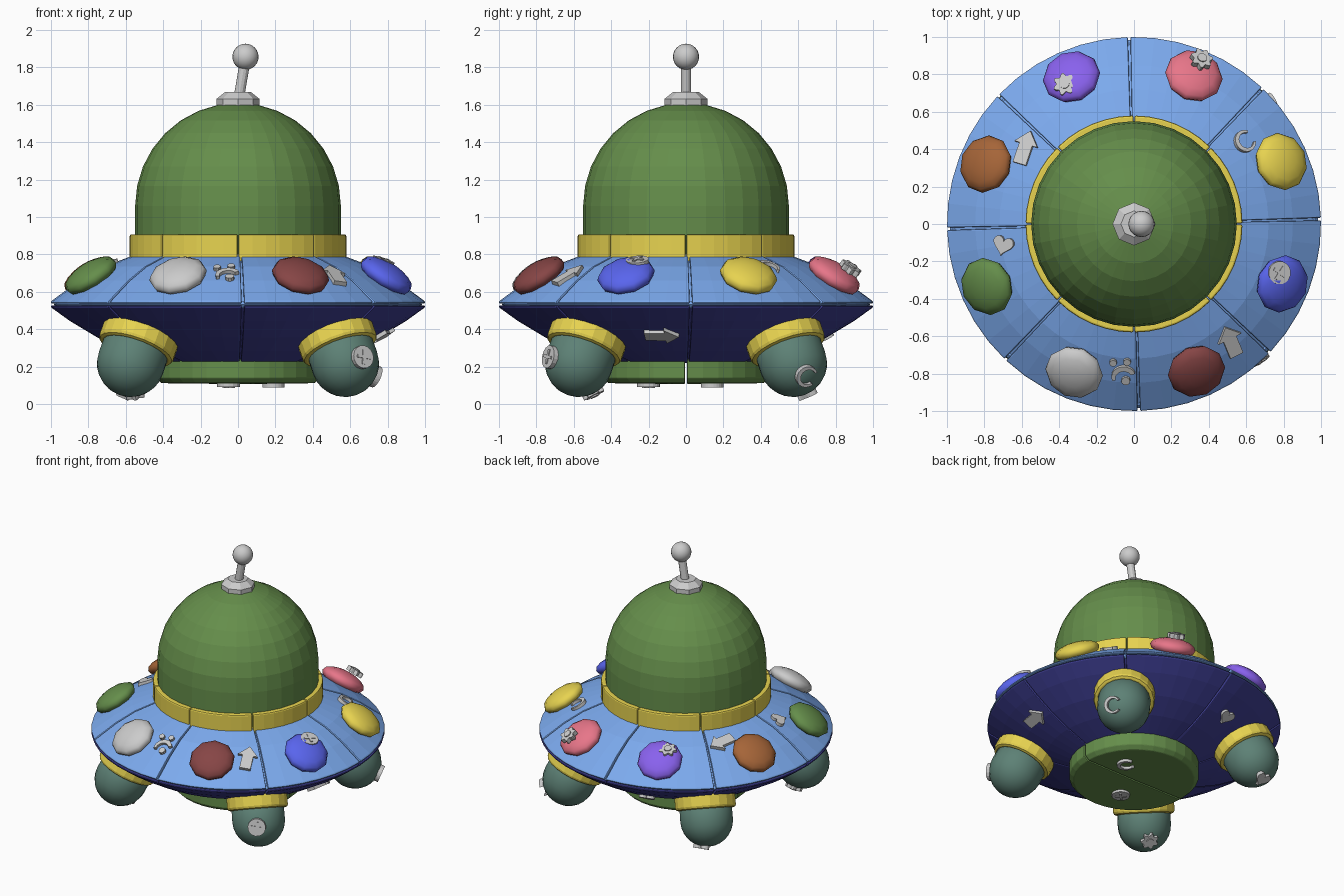
import bpy, bmesh
from math import sin, cos, pi, radians, atan2, hypot
from mathutils import Matrix, Vector

if "Cube" in bpy.data.objects:
    bpy.data.objects.remove(bpy.data.objects["Cube"])

MATS = {}
COLORS = dict(sky=(.20, .40, .85), navy=(.05, .05, .30), green=(.13, .27, .07), yellow=(.80, .65, .08),
              teal=(.11, .22, .18), purple=(.25, .12, .85), pink=(.80, .18, .25), blue=(.10, .13, .85),
              maroon=(.24, .06, .06), brown=(.38, .13, .04))

def finish(name, bm, color=None, M=None, bevel=0, smooth=False):
    bmesh.ops.remove_doubles(bm, verts=bm.verts, dist=1e-5)
    bmesh.ops.recalc_face_normals(bm, faces=bm.faces)
    if M is not None:
        bm.transform(M)
    me = bpy.data.meshes.new(name)
    bm.to_mesh(me)
    bm.free()
    for p in me.polygons:
        p.use_smooth = smooth
    ob = bpy.data.objects.new(name, me)
    bpy.context.collection.objects.link(ob)
    if color:
        if color not in MATS:
            MATS[color] = bpy.data.materials.new(color)
            MATS[color].diffuse_color = (*COLORS[color], 1)
        me.materials.append(MATS[color])
    if bevel:
        b = ob.modifiers.new("bevel", 'BEVEL')
        b.width, b.segments, b.limit_method, b.angle_limit = bevel, 2, 'ANGLE', radians(35)
    return ob

def revolve(name, prof, color, steps, a0=0, a1=360, **kw):
    """Sweep a closed (r, z) profile around z; partial sweeps get end caps."""
    bm = bmesh.new()
    rings = []
    for i in range(steps + 1):
        a = radians(a0 + (a1 - a0) * i / steps)
        rings.append([bm.verts.new((r * cos(a), r * sin(a), z)) for r, z in prof])
    n = len(prof)
    on_axis = prof[0][0] == 0 and prof[-1][0] == 0
    for u, v in zip(rings, rings[1:]):
        for j in range(n - 1 if on_axis else n):
            k = (j + 1) % n
            bm.faces.new((u[j], u[k], v[k], v[j]))
    if a1 - a0 < 360:
        bm.faces.new(rings[0])
        bm.faces.new(rings[-1])
    return finish(name, bm, color, **kw)

def frame(loc, normal, up=(0, 0, 1)):
    z = Vector(normal).normalized()
    y = Vector(up) - z * Vector(up).dot(z)
    y.normalize()
    x = y.cross(z)
    return Matrix.Translation(loc) @ Matrix((x, y, z)).transposed().to_4x4()

def arc(r, d0, d1, n, c=(0, 0)):
    return [(c[0] + r * cos(radians(d0 + (d1 - d0) * i / n)),
             c[1] + r * sin(radians(d0 + (d1 - d0) * i / n))) for i in range(n + 1)]

def circle(r, n=16, c=(0, 0)):
    return arc(r, 0, 360, n, c)[:-1]

# Badge outlines: (outline, height)
bar = lambda w, h: [(-w, -h), (w, -h), (w, h), (-w, h)]
crescent = arc(.06, 40, 330, 20) + arc(.043, 322, 48, 20, (.006, 0))
heart = [(.0036 * 16 * sin(t) ** 3, .0036 * (13 * cos(t) - 5 * cos(2 * t) - 2 * cos(3 * t) - cos(4 * t)))
         for t in [2 * pi * i / 28 for i in range(28)]]
gear = [((.053 + .009 * cos(7 * t)) * cos(t), (.053 + .009 * cos(7 * t)) * sin(t))
        for t in [2 * pi * i / 56 for i in range(56)]]
SHAPES = {
    "arrow": [([(0, .095), (.068, .02), (.038, .02), (.038, -.09), (-.038, -.09), (-.038, .02), (-.068, .02)], .018)],
    "crescent": [(crescent, .018)],
    "heart": [(heart, .018)],
    "gear": [(gear, .015), (circle(.026), .022)],
    "cross": [(circle(.062), .015), (bar(.008, .04), .021), (bar(.04, .008), .021)],
    "swirl": [(arc(.065, 20, 200, 14, (.01, -.03)) + arc(.045, 190, 30, 14, (.01, -.04)), .018),
              (circle(.02, 10, (-.045, .055)), .018), (circle(.02, 10, (.03, .06)), .018),
              (circle(.024, 10, (.02, -.055)), .018)],
}

def badge(kind, loc, normal, up=(0, 1, 0)):
    bm = bmesh.new()
    for outline, h in SHAPES[kind]:
        f = bm.faces.new([bm.verts.new((x, y, -.018)) for x, y in outline])
        ext = bmesh.ops.extrude_face_region(bm, geom=[f])["geom"]
        top = [v for v in ext if isinstance(v, bmesh.types.BMVert)]
        bmesh.ops.translate(bm, verts=top, vec=(0, 0, h + .018))
    finish(kind + "_badge", bm, M=frame(loc, normal, up))

TOP = [(1, .55), (.97, .572), (.85, .66), (.72, .735), (.56, .795)]
LOW = [(1, .517), (.9, .445), (.75, .355), (.6, .285), (.42, .22)]

def on_hull(prof, x, y):
    """Point and outward normal on the revolved hull above or below (x, y)."""
    r, a = hypot(x, y), atan2(y, x)
    for (r0, z0), (r1, z1) in zip(prof, prof[1:]):
        if r1 <= r <= r0:
            s = (z1 - z0) / (r1 - r0)
            n = Vector((-s * cos(a), -s * sin(a), 1)) * (1 if prof is TOP else -1)
            return Vector((x, y, z0 + s * (r - r0))), n

# Saucer panels, collar segments and inner core
revolve("saucer_core", [(0, .50), (.97, .515), (.985, .533), (.97, .55), (0, .56)], "sky", 48)
for i in range(8):
    a = 1.5 + 45 * i
    revolve("upper_panel", TOP + [(.5, .795), (.5, .537), (1, .537)], "sky", 6, a + .4, a + 44.6, bevel=.007)
    revolve("lower_panel", LOW + [(.38, .22), (.38, .528), (1, .528)], "navy", 6, a + .4, a + 44.6, bevel=.007)
    revolve("dome_collar", [(.53, .76), (.58, .76), (.58, .908), (.53, .908)], "yellow", 6,
            45 * i + .2, 45 * i + 44.8, bevel=.01)
revolve("upper_core", [(0, .53), (.96, .55), (.84, .64), (.71, .715), (.55, .775), (0, .775)], "sky", 48)
revolve("lower_core", [(0, .53), (.96, .515), (.75, .375), (.42, .235), (0, .235)], "navy", 48)

# Belly plate in two halves
for s in (0, 1):
    revolve("belly_plate", [(0, .24), (.44, .24), (.44, .14), (.41, .112), (0, .107)], "green", 16,
            180 * s, 180 * s + 180, M=Matrix.Translation((0, .005 - .01 * s, 0)), bevel=.006)

# Dome
dome = [(0, .8), (.55, .8)] + [(.55 * cos(t), 1.06 + .55 * sin(t)) for t in [pi / 2 * i / 8 for i in range(8)]]
revolve("dome", dome + [(0, 1.61)], "green", 32)

# Antenna
revolve("antenna_base", [(0, 1.58), (.115, 1.59), (.115, 1.632), (.07, 1.668), (0, 1.668)], None, 8)
revolve("antenna_rod", [(0, 0), (.028, 0), (.028, .2), (0, .2)], None, 12,
        M=frame((.005, 0, 1.64), (.17, 0, 1), (0, 1, 0)))
bm = bmesh.new()
bmesh.ops.create_uvsphere(bm, u_segments=20, v_segments=12, radius=.07)
finish("antenna_ball", bm, M=Matrix.Translation((.04, 0, 1.857)), smooth=True)

# Lights around the rim
for i, c in enumerate(["yellow", "pink", "purple", "brown", "green", None, "maroon", "blue"]):
    a = radians(23 + 45 * i)
    bm = bmesh.new()
    bmesh.ops.create_uvsphere(bm, u_segments=10, v_segments=8, radius=1)
    n = (.55 * cos(a), .55 * sin(a), .83)
    finish("rim_light", bm, c, smooth=True,
           M=frame((.855 * cos(a), .855 * sin(a), .688), n) @ Matrix.Diagonal((.157, .157, .065, 1)))

# Landing pods on the diagonals
pod = [(0, -.18), (.18, -.18)] + [(.182 * cos(t), .182 * sin(t)) for t in [pi / 2 * i / 7 for i in range(7)]]
for i in range(4):
    a = radians(45 + 90 * i)
    M = frame((.81 * cos(a), .81 * sin(a), .22), (.45 * cos(a), .45 * sin(a), -.89))
    revolve("pod", pod + [(0, .182)], "teal", 20, M=M, smooth=True)
    revolve("pod_collar", [(.16, -.18), (.21, -.18), (.21, -.075), (.16, -.075)], "yellow", 20, M=M, bevel=.02)

# Badges on the hull
for kind, prof, x, y, up in [("arrow", TOP, -.58, .405, (.3, 1, 0)), ("arrow", TOP, .515, -.625, (-.5, 1, 0)),
                             ("crescent", TOP, .59, .44, (-.6, 1, 0)), ("heart", TOP, -.695, -.11, (.3, 1, 0)),
                             ("swirl", TOP, -.065, -.785, (0, 1, 0)), ("arrow", LOW, .77, -.13, (.15, 1, 0)),
                             ("heart", LOW, -.2, .74, (-.2, 1, 0))]:
    badge(kind, *on_hull(prof, x, y), up)

# Badges on the lights
badge("gear", (-.37, .745, .757), (-.12, .28, .95))
badge("gear", (.36, .88, .727), (.28, .55, .8))
badge("cross", (.775, -.26, .76), (.32, -.08, .95), (.7, 1, 0))

# Badges on the pods
for kind, sx, sy, d in [("cross", 1, -1, (.09, -.15, .03)), ("gear", -1, -1, (.02, .08, -.165)),
                        ("heart", -1, 1, (-.02, .08, -.16)), ("crescent", 1, 1, (.155, .07, -.07))]:
    d = Vector(d).normalized()
    badge(kind, Vector((.573 * sx, .573 * sy, .22)) + d * .18, d, (0, .3, 1))

# Badges under the belly
badge("cross", (-.05, -.2, .107), (0, 0, -1), (1, 1, 0))
badge("crescent", (.19, .14, .108), (0, 0, -1), (1, 1, 0))

for m in bpy.data.materials:
    if m.users and not m.is_grease_pencil:
        m.use_nodes = True
        m.node_tree.nodes["Principled BSDF"].inputs["Base Color"].default_value = m.diffuse_color
